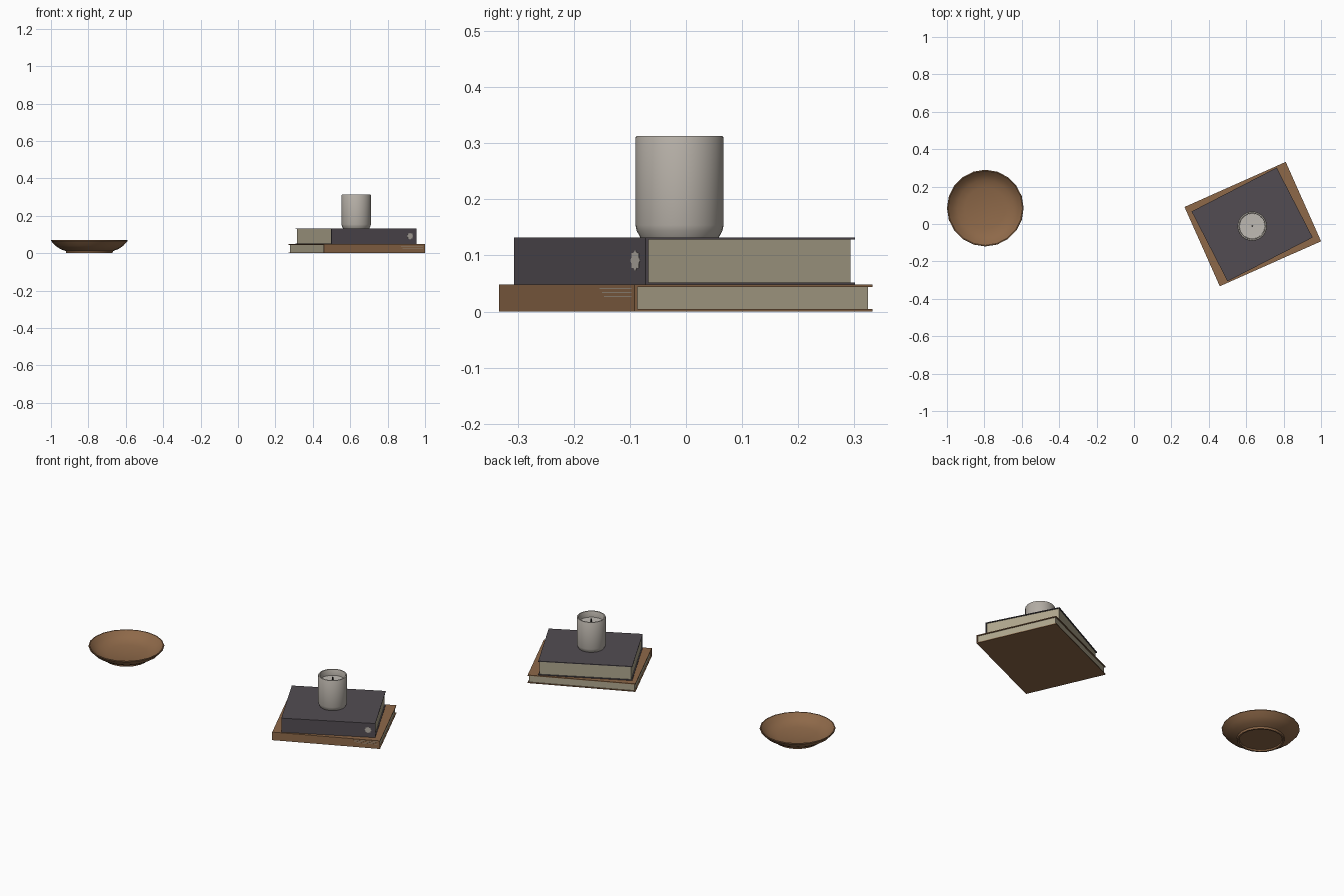
import bpy, bmesh, math
from mathutils import Matrix, Vector

if "Cube" in bpy.data.objects:
    bpy.data.objects.remove(bpy.data.objects["Cube"])


def material(name, rgb):
    m = bpy.data.materials.new(name)
    m.diffuse_color = (*rgb, 1)
    m.use_nodes = True
    m.node_tree.nodes["Principled BSDF"].inputs["Base Color"].default_value = m.diffuse_color
    return m


BROWN = material("wood brown", (0.27, 0.14, 0.066))
DARK = material("charcoal cover", (0.085, 0.073, 0.085))
PAPER = material("page cream", (0.43, 0.385, 0.27))
STONE = material("warm grey", (0.46, 0.425, 0.38))
WAX = material("candle wax", (0.52, 0.49, 0.45))
WICK = material("wick black", (0.02, 0.018, 0.018))
FOIL = material("faded foil", (0.36, 0.30, 0.23))


def finish(bm, name, mat, matrix, smooth=False):
    bmesh.ops.recalc_face_normals(bm, faces=bm.faces)
    me = bpy.data.meshes.new(name)
    bm.to_mesh(me)
    bm.free()
    me.materials.append(mat)
    ob = bpy.data.objects.new(name, me)
    bpy.context.collection.objects.link(ob)
    ob.matrix_world = matrix
    if smooth:
        bpy.ops.object.select_all(action='DESELECT')
        ob.select_set(True)
        bpy.context.view_layer.objects.active = ob
        bpy.ops.object.shade_smooth_by_angle(angle=math.radians(35))
    return ob


def box(name, mat, matrix, lo, hi):
    lo, hi = Vector(lo), Vector(hi)
    bm = bmesh.new()
    bmesh.ops.create_cube(bm, size=1)
    for v in bm.verts:
        v.co = Vector((lo[i] + (v.co[i] + 0.5) * (hi[i] - lo[i]) for i in range(3)))
    return finish(bm, name, mat, matrix)


def lathe(name, mat, centre, profile, sides):
    # spin a (radius, height) profile; both ends lie on the axis
    bm = bmesh.new()
    vs = [bm.verts.new((r, 0, z)) for r, z in profile]
    es = [bm.edges.new(p) for p in zip(vs, vs[1:])]
    bmesh.ops.spin(bm, geom=vs + es, cent=(0, 0, 0), axis=(0, 0, 1),
                   angle=2 * math.pi, steps=sides, use_duplicate=False)
    bmesh.ops.remove_doubles(bm, verts=bm.verts, dist=1e-5)
    return finish(bm, name, mat, Matrix.Translation(centre), True)


def book(name, mat, centre, degrees, w, d, h, t):
    # two boards, a spine on the front and an inset page block
    m = Matrix.Translation(centre) @ Matrix.Rotation(math.radians(degrees), 4, 'Z')
    x, y, e = w / 2, d / 2, 0.006
    box(name + "_back_board", mat, m, (-x, -y, 0), (x, y, t))
    box(name + "_front_board", mat, m, (-x, -y, h - t), (x, y, h))
    box(name + "_spine", mat, m, (-x, -y, t), (x, -y + 0.006, h - t))
    box(name + "_pages", PAPER, m, (-x + e, -y + 0.006, t), (x - e, y - e, h - t))
    return m


# bowl: recessed foot, curved wall, thin rim, shallow inside
lathe("bowl", BROWN, (-0.795, 0.085, 0), [
    (0, 0.008), (0.112, 0.008), (0.115, 0), (0.124, 0), (0.126, 0.011),
    (0.155, 0.022), (0.182, 0.040), (0.205, 0.066), (0.204, 0.070),
    (0.199, 0.070), (0.178, 0.047), (0.150, 0.031), (0.11, 0.021), (0, 0.016)], 20)

# stacked books
lower = book("lower_book", BROWN, (0.635, -0.0005, 0), 24, 0.5925, 0.464, 0.048, 0.0045)
upper = book("upper_book", DARK, (0.6315, -0.0025, 0.048), 27.25, 0.512, 0.42, 0.084, 0.004)

# thin foil lines on the lower spine
for i in range(3):
    z = 0.041 - 0.007 * i
    box(f"spine_line_{i + 1}", FOIL, lower, (0.145 + 0.01 * i, -0.2326, z - 0.0011),
        (0.284, -0.2315, z + 0.0011))

# star-edged disc on the upper spine
bm = bmesh.new()
ring = []
for i in range(16):
    r, a = (0.019, 0.015)[i % 2], i * math.pi / 8
    ring.append(bm.verts.new((0.216 + r * math.cos(a), -0.2105, 0.043 + r * math.sin(a))))
disc = bm.faces.new(ring)
ext = bmesh.ops.extrude_face_region(bm, geom=[disc])
for v in ext["geom"]:
    if isinstance(v, bmesh.types.BMVert):
        v.co.y += 0.001
finish(bm, "spine_disc", STONE, upper)

# candle jar, wax and wick
C = (0.632, -0.0115, 0.132)
lathe("candle_jar", STONE, C, [
    (0, 0), (0.070, 0), (0.0765, 0.012), (0.0785, 0.022), (0.0785, 0.178),
    (0.0765, 0.181), (0.070, 0.181), (0.068, 0.178), (0.068, 0.135), (0, 0.135)], 32)
lathe("candle_wax", WAX, C, [(0, 0.13), (0.0675, 0.13), (0.0675, 0.146), (0, 0.144)], 32)
lathe("candle_wick", WICK, C, [(0, 0.14), (0.004, 0.14), (0.0035, 0.168), (0, 0.168)], 8)
